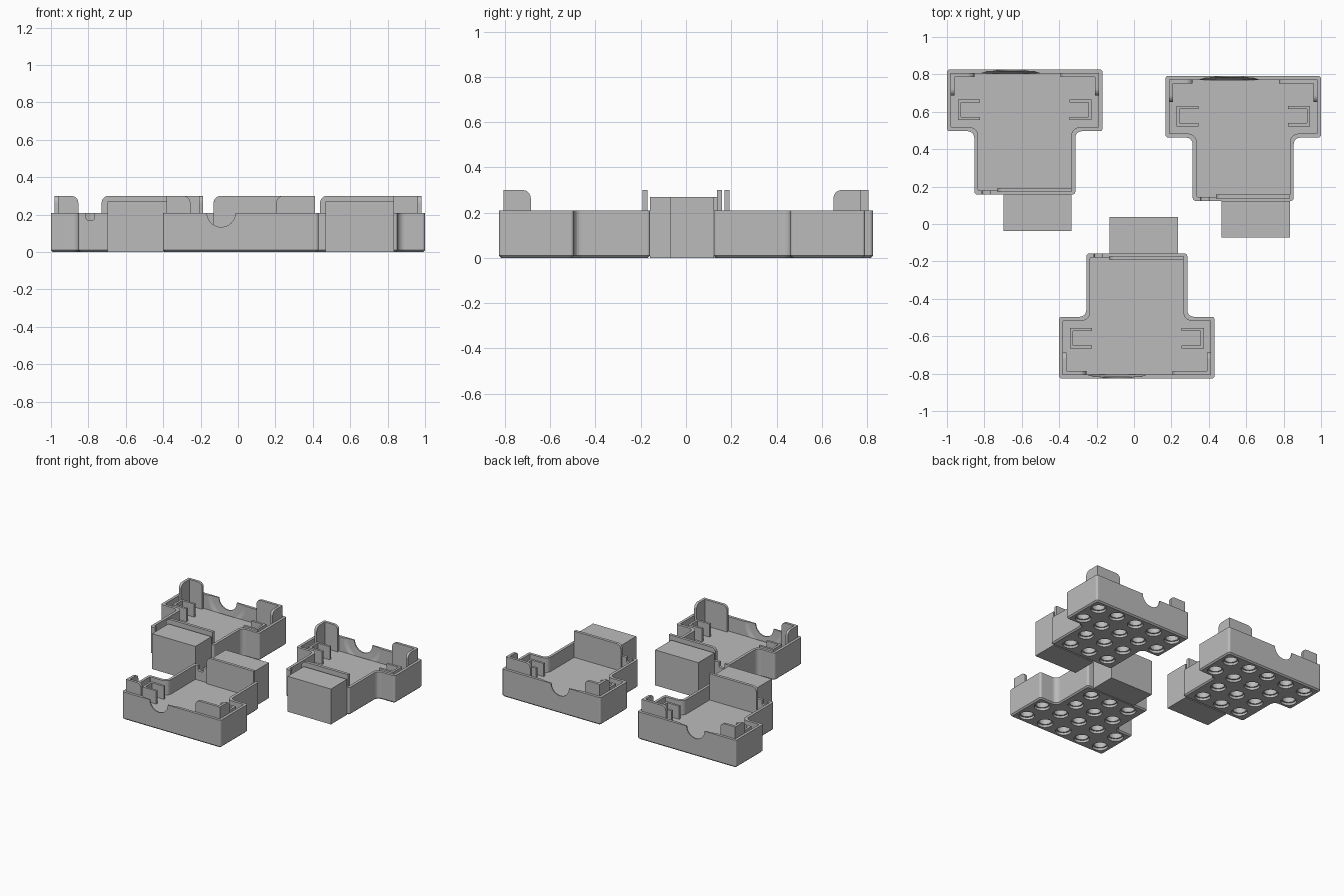
import bpy, bmesh, math
from mathutils import Matrix, Vector

if "Cube" in bpy.data.objects:
    bpy.data.objects.remove(bpy.data.objects["Cube"])

grey = bpy.data.materials.new("plain grey")
grey.use_nodes = True
grey.diffuse_color = (0.5, 0.5, 0.5, 1)
grey.node_tree.nodes["Principled BSDF"].inputs["Base Color"].default_value = (0.5, 0.5, 0.5, 1)

RIM, FLOOR, TALL, WALL = 0.21, 0.10, 0.30, 0.021
W, N, D, S = 0.416, 0.27, 0.668, 0.33  # half widths, depth, shoulder depth
PITCH = 0.166


def rounded(corners, steps=5):
    """Closed outline from (x, y, radius) corners."""
    pts = []
    for i, (x, y, r) in enumerate(corners):
        c = Vector((x, y))
        if r == 0:
            pts.append(c)
            continue
        a = c + (Vector(corners[i - 1][:2]) - c).normalized() * r
        b = c + (Vector(corners[(i + 1) % len(corners)][:2]) - c).normalized() * r
        o = a + b - c
        for k in range(steps + 1):
            t = math.pi / 2 * k / steps
            pts.append(o + (a - o) * math.cos(t) + (b - o) * math.sin(t))
    return pts


def tee(inset, r_out, r_in):
    """T outline with its back wall at y = 0."""
    w, n, s = W - inset, N - inset, S - inset
    right = [(w, -inset, r_out), (w, -s, r_out), (n, -s, r_in), (n, inset - D, r_out)]
    left = [(-x, y, r) for x, y, r in reversed(right)]
    return rounded(right + left)


def loft(name, layers):
    """Solid through matching loops of 3D points."""
    bm = bmesh.new()
    loops = [[bm.verts.new(p) for p in layer] for layer in layers]
    n = len(loops[0])
    for a, b in zip(loops, loops[1:]):
        for i in range(n):
            bm.faces.new((a[i], a[(i + 1) % n], b[(i + 1) % n], b[i]))
    bm.faces.new(loops[0])
    bm.faces.new(loops[-1])
    bmesh.ops.recalc_face_normals(bm, faces=bm.faces)
    mesh = bpy.data.meshes.new(name)
    bm.to_mesh(mesh)
    bm.free()
    mesh.materials.append(grey)
    ob = bpy.data.objects.new(name, mesh)
    bpy.context.collection.objects.link(ob)
    return ob


def prism(name, outline, lo, hi, axis="z"):
    place = {"z": lambda p, h: (p[0], p[1], h),
             "y": lambda p, h: (p[0], h, p[1]),
             "x": lambda p, h: (h, p[0], p[1])}[axis]
    return loft(name, [[place(p, h) for p in outline] for h in (lo, hi)])


def plate(name, a, b, lo, hi, axis, top=TALL, r=0.035):
    """Upright plate; the top corner at end b is rounded."""
    return prism(name, rounded([(a, FLOOR - 0.01, 0), (b, FLOOR - 0.01, 0), (b, top, r), (a, top, 0)]),
                 lo, hi, axis)


def circle(x, y, r, n=24):
    return [(x + r * math.cos(math.tau * k / n), y + r * math.sin(math.tau * k / n)) for k in range(n)]


def carve(ob, cutters):
    for c in cutters:
        m = ob.modifiers.new("cut", "BOOLEAN")
        m.operation, m.solver, m.object = "DIFFERENCE", "EXACT", c
    bpy.context.view_layer.update()
    mesh = bpy.data.meshes.new_from_object(ob.evaluated_get(bpy.context.evaluated_depsgraph_get()))
    ob.modifiers.clear()
    ob.data = mesh
    for c in cutters:
        bpy.data.objects.remove(c)


def tray(prefix, notch_x):
    """Shell with a chamfered foot, notches and stepped sockets underneath."""
    foot, side = tee(0.01, 0.012, 0.04), tee(0, 0.015, 0.035)
    shell = loft(prefix + "_tray",
                 [[(p.x, p.y, z) for p in o] for o, z in ((foot, 0), (side, 0.01), (side, RIM))])
    cutters = [prism("hollow", tee(WALL, 0.006, 0.045), FLOOR, 0.4),
               prism("cable_notch", rounded([(-0.228, 0.17, 0.012), (-0.183, 0.17, 0.012),
                                             (-0.183, 0.25, 0), (-0.228, 0.25, 0)]),
                     -D - 0.02, -D + 0.04, "y")]
    # Opening in the back wall with a shallow dish around it on the inside
    rings = [(-WALL - 0.0005, 0.16), (-0.012, 0.13), (-0.008, 0.076), (0.02, 0.076)]
    cutters.append(loft("dish", [[(x, y, z) for x, z in circle(notch_x, RIM, r, 40)] for y, r in rings]))
    steps = [(-0.02, 0.055), (0.018, 0.055), (0.018, 0.045), (0.085, 0.045)]
    for row in range(4):
        half = 2 if row < 2 else 1
        for col in range(-half, half + 1):
            cutters.append(loft("socket", [[(x, y, z) for x, y in circle(col * PITCH, -(row + 0.5) * PITCH, r)]
                                           for z, r in steps]))
    carve(shell, cutters)
    return shell


def add_set(prefix, x, y, flip, shift):
    """One tray with its tabs, clips, lip and the solid block at its stem."""
    parts = [tray(prefix, -0.075 + shift)]
    for label, sx, reach in (("right", -1, 0.27), ("left", 1, 0.19)):
        name = f"{prefix}_{label}"
        outer = sx * (W - WALL + 0.001)
        parts.append(plate(name + "_back_tab", outer, sx * reach, -0.04, -0.02, "y"))
        parts.append(plate(name + "_side_tab", -0.02, -0.14, *sorted((outer, outer - sx * 0.02)), "x"))
        # Clip: a U open towards the middle
        clip = [(0.24, -0.16), (0.358, -0.16), (0.358, -0.27), (0.24, -0.27),
                (0.24, -0.253), (0.341, -0.253), (0.341, -0.177), (0.24, -0.177)]
        parts.append(prism(name + "_clip", [(sx * px, py) for px, py in clip], FLOOR - 0.01, 0.2))
    parts.append(plate(prefix + "_front_lip", 0.25, -0.145, 0.013 - D, 0.035 - D, "y"))
    x0, x1, y0, y1 = shift - 0.115, shift + 0.25, -D - 0.195, -D
    parts.append(prism(prefix + "_block", [(x0, y0), (x1, y0), (x1, y1), (x0, y1)], 0, 0.27))
    for ob in parts:
        ob.data.transform(Matrix.Translation((x, y, 0)) @ Matrix.Diagonal((1, flip, 1, 1)))
        if flip < 0:
            ob.data.flip_normals()


add_set("back_right", -0.584, 0.826, 1, 0)
add_set("back_left", 0.584, 0.792, 1, 0)
add_set("front", 0.015, -0.826, -1, -0.03)
